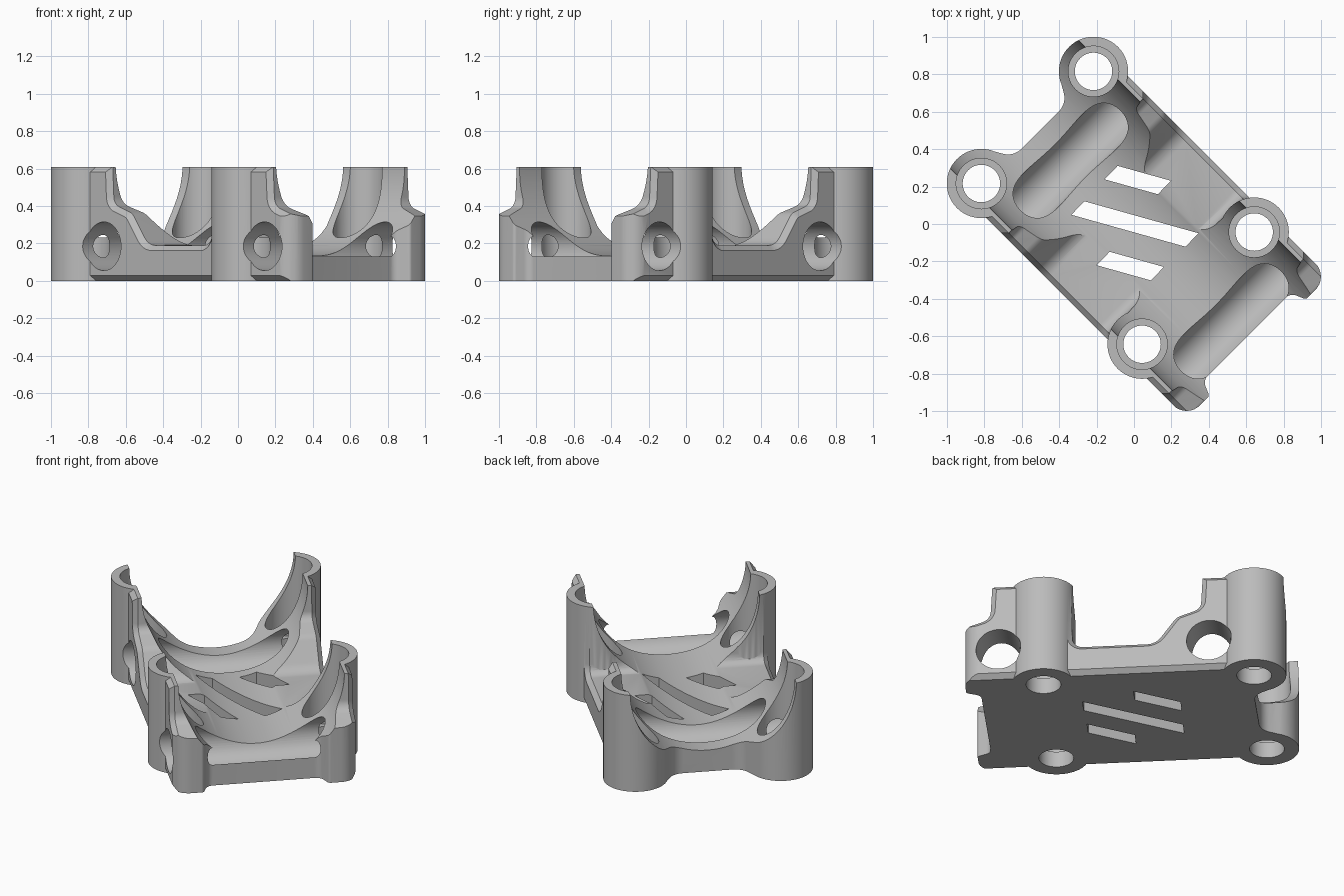
import bpy, bmesh, math
from mathutils import Vector, Matrix

cube = bpy.data.objects.get("Cube")
if cube:
    bpy.data.objects.remove(cube)

grey = bpy.data.materials.new("plain_grey")
grey.use_nodes = True
grey.diffuse_color = (0.5, 0.5, 0.5, 1)
grey.node_tree.nodes["Principled BSDF"].inputs["Base Color"].default_value = (0.5, 0.5, 0.5, 1)


def rounded(corners, steps=8):
    """Outline from (x, y, radius) corners, each replaced by an arc."""
    out = []
    for i, (x, y, r) in enumerate(corners):
        p = Vector((x, y))
        if r == 0:
            out.append(p)
            continue
        a = (Vector(corners[i - 1][:2]) - p).normalized()
        b = (Vector(corners[(i + 1) % len(corners)][:2]) - p).normalized()
        half = a.angle(b) / 2
        centre = p + (a + b).normalized() * r / math.sin(half)
        start = p + a * r / math.tan(half) - centre
        end = p + b * r / math.tan(half) - centre
        sweep = start.angle(end)
        for k in range(steps + 1):
            t = k / steps
            v = (start * math.sin((1 - t) * sweep) + end * math.sin(t * sweep)) / math.sin(sweep)
            out.append(centre + v)
    return out


def finish(name, bm):
    bmesh.ops.recalc_face_normals(bm, faces=bm.faces)
    mesh = bpy.data.meshes.new(name)
    bm.to_mesh(mesh)
    bm.free()
    mesh.materials.append(grey)
    obj = bpy.data.objects.new(name, mesh)
    bpy.context.collection.objects.link(obj)
    return obj


def prism(name, outline, low, high, along_y=False, chamfer=0):
    """Extrude a 2D outline along z, or along y with the outline in x and z."""
    bm = bmesh.new()

    def place(p, d):
        return (p[0], d, p[1]) if along_y else (p[0], p[1], d)

    rings = [[bm.verts.new(place(p, d)) for p in outline] for d in (low, high)]
    caps = [bm.faces.new(ring) for ring in rings]
    n = len(outline)
    for i in range(n):
        j = (i + 1) % n
        bm.faces.new((rings[0][i], rings[0][j], rings[1][j], rings[1][i]))
    bmesh.ops.recalc_face_normals(bm, faces=bm.faces)
    if chamfer:
        edges = [e for cap in caps for e in cap.edges]
        bmesh.ops.bevel(bm, geom=edges, offset=chamfer, segments=1, affect='EDGES')
    return finish(name, bm)


def cylinder(name, x, y, z, r, length, axis='Z', sides=64):
    bm = bmesh.new()
    turn = {'Z': Matrix(), 'X': Matrix.Rotation(math.pi / 2, 4, 'Y'),
            'Y': Matrix.Rotation(math.pi / 2, 4, 'X')}[axis]
    bmesh.ops.create_cone(bm, cap_ends=True, segments=sides, radius1=r, radius2=r,
                          depth=length, matrix=Matrix.Translation((x, y, z)) @ turn)
    return finish(name, bm)


def combine(target, tool, operation):
    mod = target.modifiers.new("combine", 'BOOLEAN')
    mod.operation, mod.object, mod.solver = operation, tool, 'EXACT'
    bpy.context.view_layer.objects.active = target
    bpy.ops.object.modifier_apply(modifier=mod.name)
    bpy.data.objects.remove(tool)


TOP = 0.61
BOSS_X = (-0.73, 0.485)
BOSS_Y = 0.424
bosses = [(x, s * BOSS_Y) for x in BOSS_X for s in (-1, 1)]

# Body: side profile with sweeping gussets and the low window between posts
profile = rounded([
    (-0.95, 0, 0), (1.0, 0, 0), (1.0, 0.29, 0), (0.93, 0.35, 0.04), (0.785, 0.40, 0.07),
    (0.773, TOP, 0), (0.32, TOP, 0), (0.31, 0.19, 0.06), (-0.17, 0.19, 0.1),
    (-0.29, 0.36, 0.08), (-0.43, 0.41, 0.06), (-0.44, TOP, 0), (-0.95, TOP, 0)])
body = prism("bracket_body", profile, -0.535, 0.535, along_y=True, chamfer=0.028)

# Plan outline: two rounded ears at one end, filleted edge at the other
half = [(0.853, 0.33, 0.05), (0.935, 0.365, 0.02), (0.935, 0.537, 0.1),
        (-0.73, 0.537, 0), (-0.83, 0.27, 0), (-0.71, 0.2, 0.1)]
plan = half + [(x, -y, r) for x, y, r in reversed(half)]
combine(body, prism("plan", rounded(plan), -0.1, 0.8), 'INTERSECT')

# Four round posts
for x, y in bosses:
    combine(body, cylinder("boss", x, y, TOP / 2, 0.185, TOP), 'UNION')

# Round cradle along the length
combine(body, cylinder("cradle", 0, 0, 0.62, 0.485, 3, 'X', 128), 'DIFFERENCE')

# Stepped bores in the posts
for x, y in bosses:
    combine(body, cylinder("bore", x, y, 0.6, 0.135, 1.0), 'DIFFERENCE')
    combine(body, cylinder("through_hole", x, y, 0, 0.1, 0.6), 'DIFFERENCE')

# Cross holes that break through the cradle floor
for x in (-0.48, 0.735):
    combine(body, cylinder("cross_hole", x, 0, 0.185, 0.13, 2, 'Y'), 'DIFFERENCE')

# Stand the bracket diagonally
body.data.transform(Matrix.Rotation(-math.pi / 4, 4, 'Z'))

# Three slanted slots through the floor
for cx, cy, length in ((0.02, 0.235, 0.285), (0.005, 0, 0.61), (-0.02, -0.225, 0.29)):
    along = Vector((length, -length * 0.28)) / 2
    across = Vector((0.035, 0.036))
    c = Vector((cx, cy))
    slot = [c - along - across, c + along - across, c + along + across, c - along + across]
    combine(body, prism("slot", slot, -0.1, 0.5), 'DIFFERENCE')

for poly in body.data.polygons:
    poly.material_index = 0
bpy.ops.object.select_all(action='DESELECT')
body.select_set(True)
bpy.context.view_layer.objects.active = body
bpy.ops.object.shade_smooth_by_angle(angle=math.radians(30))
